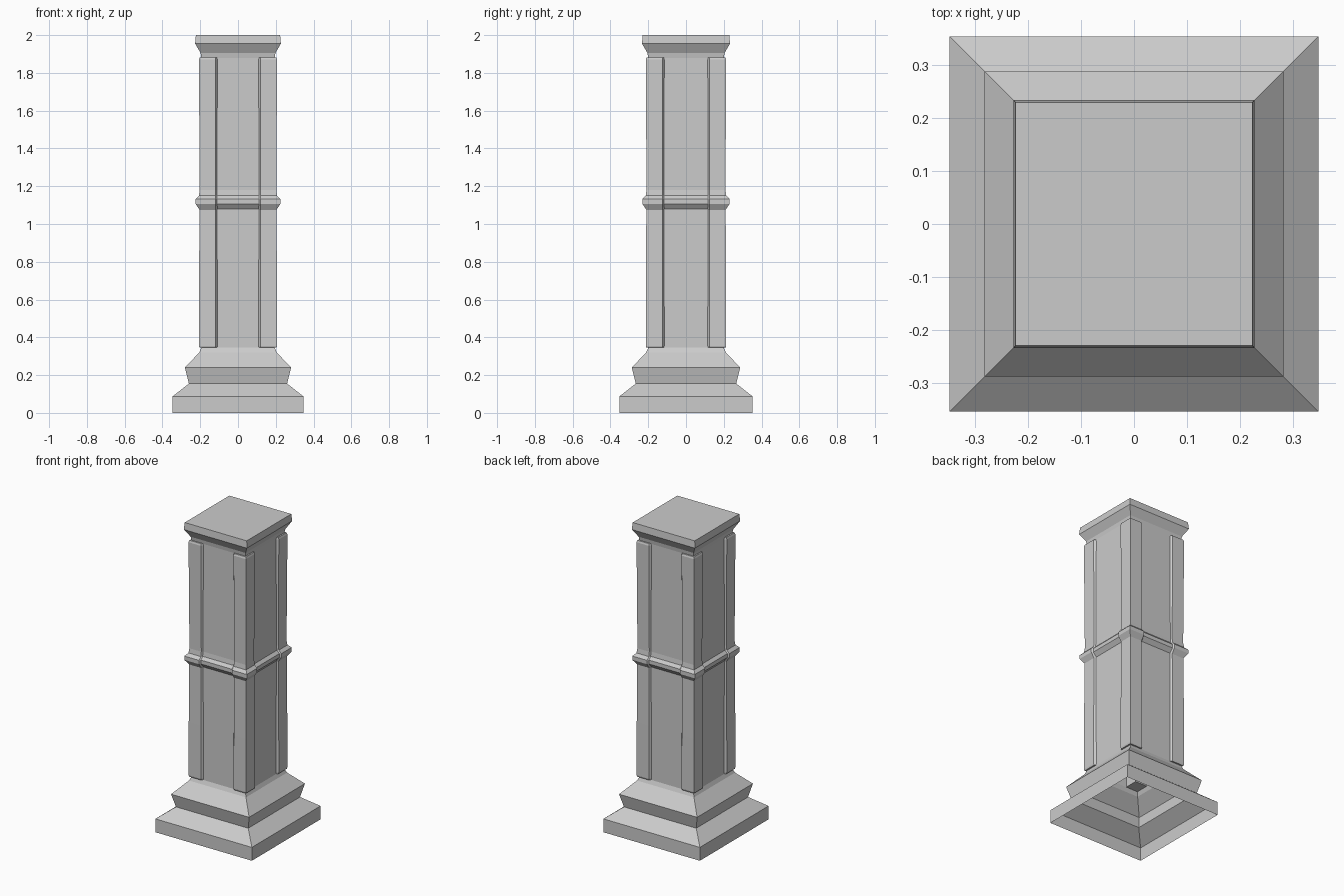
import bpy, bmesh

if "Cube" in bpy.data.objects:
    bpy.data.objects.remove(bpy.data.objects["Cube"])

DY = 0.006  # the pillar is slightly deeper than wide


def loft(name, sections, cap_bottom, cap_top):
    """Skin a stack of equal-length point loops."""
    bm = bmesh.new()
    rings = [[bm.verts.new(p) for p in s] for s in sections]
    n = len(rings[0])
    for a, b in zip(rings, rings[1:]):
        for i in range(n):
            j = (i + 1) % n
            bm.faces.new((a[i], a[j], b[j], b[i]))
    if cap_bottom:
        bm.faces.new(rings[0][::-1])
    if cap_top:
        bm.faces.new(rings[-1])
    bmesh.ops.recalc_face_normals(bm, faces=bm.faces)
    mesh = bpy.data.meshes.new(name)
    bm.to_mesh(mesh)
    bm.free()
    ob = bpy.data.objects.new(name, mesh)
    bpy.context.collection.objects.link(ob)
    return ob


# Pillar body: stepped plinth, shaft with middle band, flared cap; open underneath
body = [(0, .347), (.087, .347), (.155, .26), (.24, .281), (.32, .205),
        (.345, .194), (1.08, .194), (1.107, .215), (1.132, .215),
        (1.15, .198), (1.18, .194), (1.88, .194), (1.905, .198),
        (1.955, .227), (2.0, .223)]
loft("pillar_body",
     [[(sx * h, sy * (h + DY), z) for sx, sy in ((-1, -1), (1, -1), (1, 1), (-1, 1))]
      for z, h in body], False, True)

# Corner posts: raised strips wrapping each corner and riding over the band
IN, BEVEL = .108, .01
post = [(.345, .204), (.355, .207), (.7, .206), (1.075, .204), (1.107, .225),
        (1.132, .225), (1.15, .207), (1.18, .203), (1.55, .205), (1.87, .207),
        (1.882, .203)]


def post_section(sx, sy, z, o):
    s = o - .014
    pts = [(o, o), (IN + BEVEL, o), (IN, s), (IN, IN), (s, IN), (o, IN + BEVEL)]
    return [(sx * x, sy * (y + DY), z) for x, y in pts]


for sx, side in ((-1, "left"), (1, "right")):
    for sy, end in ((-1, "front"), (1, "back")):
        loft(f"corner_post_{end}_{side}",
             [post_section(sx, sy, z, o) for z, o in post], True, True)
